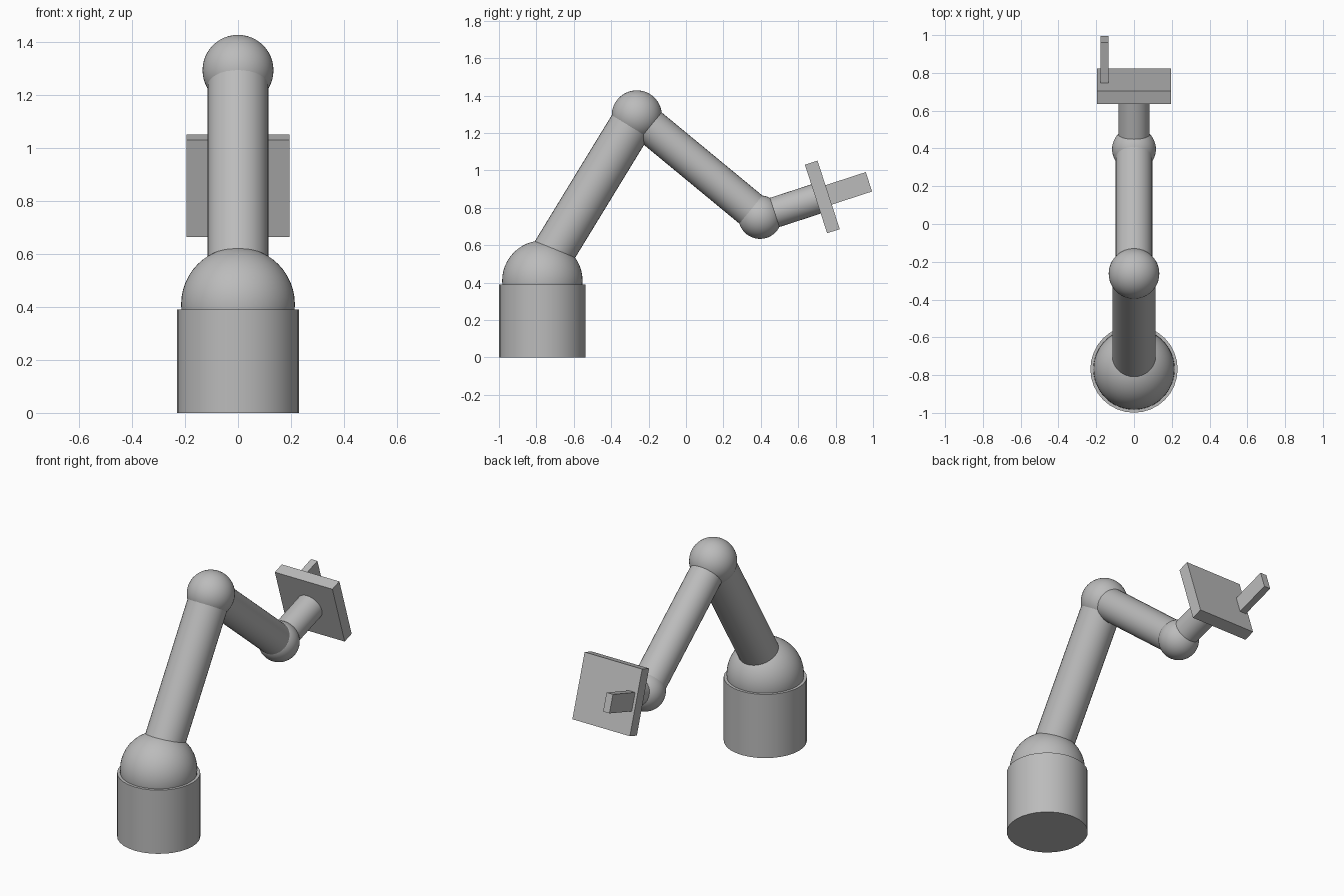
import bpy
from math import radians, cos, sin
from mathutils import Vector

if "Cube" in bpy.data.objects:
    bpy.data.objects.remove(bpy.data.objects["Cube"], do_unlink=True)

grey = bpy.data.materials.new("plain_grey")
grey.use_nodes = True
GREY = (0.5, 0.5, 0.5, 1)
grey.diffuse_color = GREY
grey.node_tree.nodes["Principled BSDF"].inputs["Base Color"].default_value = GREY


def finish(name, smooth=True):
    obj = bpy.context.object
    obj.name = name
    obj.data.materials.append(grey)
    if smooth:
        bpy.ops.object.shade_smooth_by_angle(angle=radians(30))
    return obj


def ball(name, centre, radius):
    bpy.ops.mesh.primitive_uv_sphere_add(segments=48, ring_count=24, radius=radius, location=centre)
    return finish(name)


def tube(name, start, end, radius):
    axis = end - start
    bpy.ops.mesh.primitive_cylinder_add(vertices=32, radius=radius, depth=axis.length,
                                        location=(start + end) / 2,
                                        rotation=axis.to_track_quat('Z', 'Y').to_euler())
    return finish(name)


def block(name, centre, size, tilt):
    bpy.ops.mesh.primitive_cube_add(size=1, location=centre, rotation=(tilt, 0, 0))
    bpy.context.object.scale = size
    return finish(name, smooth=False)


# Joint centres along the arm
shoulder = Vector((0, -0.768, 0.41))
elbow = Vector((0, -0.263, 1.294))
wrist = Vector((0, 0.396, 0.75))
tilt = radians(18)
reach = Vector((0, cos(tilt), sin(tilt)))
palm = wrist + reach * 0.35

# Pedestal and ball joints
tube("base", Vector((0, -0.768, 0)), Vector((0, -0.768, 0.39)), 0.231)
ball("shoulder_joint", shoulder, 0.215)
ball("elbow_joint", elbow, 0.134)
ball("wrist_joint", wrist, 0.116)

# Arm segments; the upper arm enters the shoulder slightly behind its centre
tube("upper_arm", Vector((0, -0.77, 0.463)), elbow, 0.115)
tube("forearm", elbow, wrist, 0.097)
tube("hand_stem", wrist, palm, 0.082)

# Gripper plate with its single finger
block("gripper_plate", palm, (0.39, 0.071, 0.385), tilt)
block("gripper_finger", palm + reach * 0.131 + Vector((-0.156, 0, 0)), (0.043, 0.262, 0.109), tilt)
